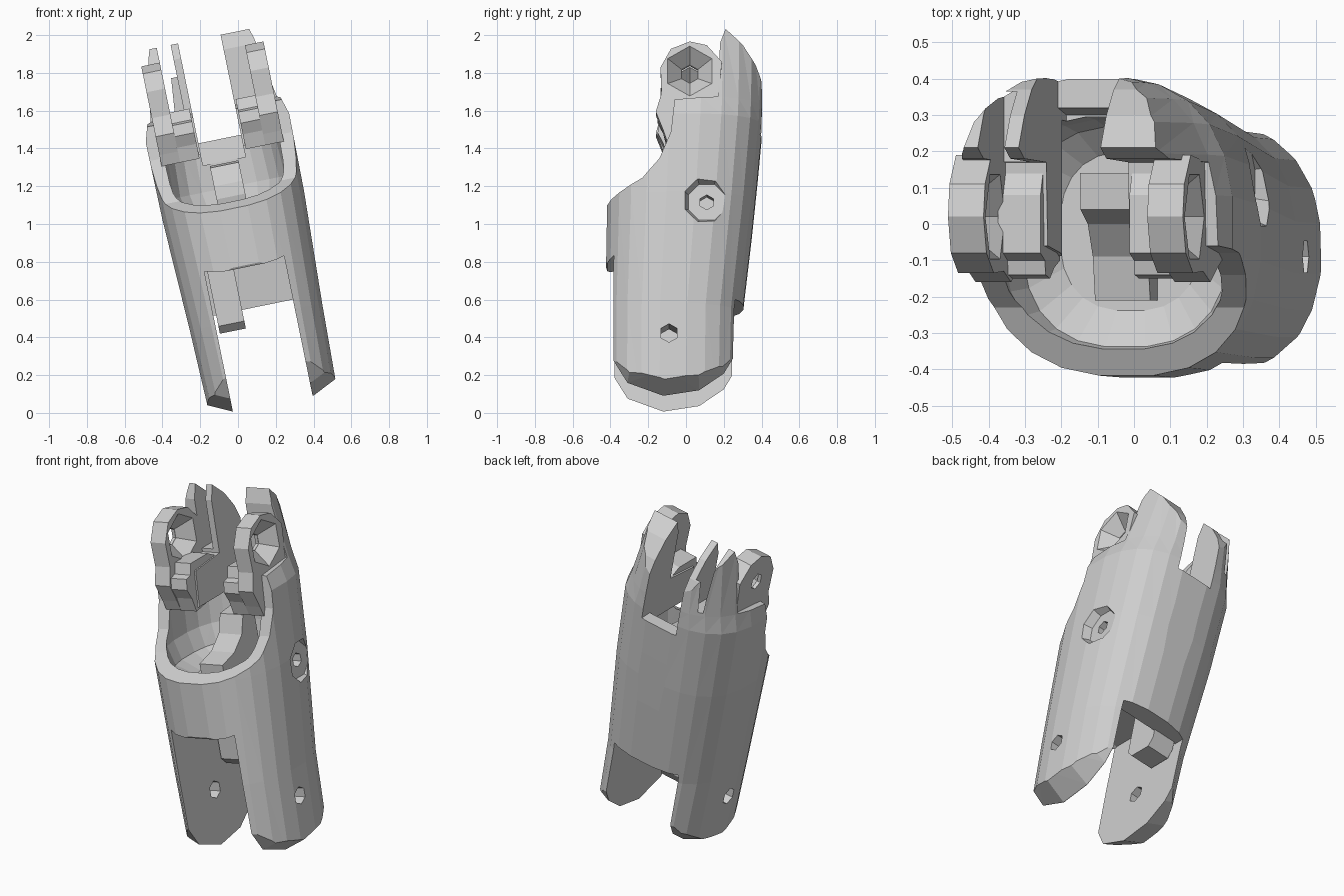
import bpy, bmesh, math
from mathutils import Vector

if "Cube" in bpy.data.objects:
    bpy.data.objects.remove(bpy.data.objects["Cube"])

grey = bpy.data.materials.new("light_grey")
grey.use_nodes = True
grey.diffuse_color = (0.62, 0.62, 0.62, 1)
grey.node_tree.nodes["Principled BSDF"].inputs["Base Color"].default_value = (0.62, 0.62, 0.62, 1)


def loft(name, rings):
    """Solid skinned through rings of equal length, capped at both ends."""
    bm = bmesh.new()
    loops = [[bm.verts.new(p) for p in ring] for ring in rings]
    n = len(loops[0])
    for a, b in zip(loops, loops[1:]):
        for i in range(n):
            j = (i + 1) % n
            bm.faces.new((a[i], a[j], b[j], b[i]))
    bm.faces.new(loops[0][::-1])
    bm.faces.new(loops[-1])
    bm.normal_update()
    bmesh.ops.triangulate(bm, faces=bm.faces[:])
    bm.normal_update()
    if bm.calc_volume(signed=True) < 0:
        bmesh.ops.reverse_faces(bm, faces=bm.faces[:])
    mesh = bpy.data.meshes.new(name)
    bm.to_mesh(mesh)
    bm.free()
    mesh.materials.append(grey)
    ob = bpy.data.objects.new(name, mesh)
    bpy.context.collection.objects.link(ob)
    return ob


def prism(name, profile, x0, x1):
    """Side profile of (y, z) points pulled from x0 to x1."""
    return loft(name, [[Vector((x, y, z)) for y, z in profile] for x in (x0, x1)])


def box(name, x0, x1, y0, y1, z0, z1):
    return prism(name, [(y0, z0), (y1, z0), (y1, z1), (y0, z1)], x0, x1)


def cone(name, y, z, x0, r0, x1, r1, sides):
    """Tapered pin running along x."""
    def ring(x, r):
        return [Vector((x, y + r * math.cos(t), z + r * math.sin(t)))
                for t in (math.tau * (i + 0.5) / sides for i in range(sides))]
    return loft(name, [ring(x0, r0), ring(x1, r1)])


def section(z, half, front, back, sides=24, power=2.5):
    """Rounded-box cross-section at height z."""
    ring = []
    for i in range(sides):
        t = math.tau * (i + 0.5) / sides
        c, s = math.cos(t), math.sin(t)
        ring.append(Vector((half * math.copysign(abs(c) ** (2 / power), c) - 0.005,
                            (front + back) / 2 + (back - front) / 2
                            * math.copysign(abs(s) ** (2 / power), s), z)))
    return ring


def combine(ob, tool, operation="DIFFERENCE"):
    mod = ob.modifiers.new("cut", "BOOLEAN")
    mod.operation, mod.object, mod.solver = operation, tool, "EXACT"
    bpy.context.view_layer.update()
    mesh = bpy.data.meshes.new_from_object(
        ob.evaluated_get(bpy.context.evaluated_depsgraph_get()))
    ob.modifiers.clear()
    ob.data = mesh
    bpy.data.objects.remove(tool)


# Main shell: rounded tube, slightly wider toward the shoulder
body = loft("body", [section(*s) for s in (
    (-1.02, 0.345, -0.43, 0.29), (-0.5, 0.36, -0.43, 0.30), (0.1, 0.385, -0.42, 0.37),
    (0.52, 0.39, -0.42, 0.41), (0.62, 0.36, -0.42, 0.415), (1.02, 0.29, -0.42, 0.42))])

# Side silhouette trims the rounded leg ends, front opening and rear prongs
outline = [(-0.41, -0.72), (-0.39, -0.77), (-0.31, -0.90), (-0.12, -0.97), (0.07, -0.94),
           (0.20, -0.85), (0.26, -0.75), (0.26, -0.52), (0.31, -0.44), (0.38, 0.25),
           (0.41, 0.58), (0.41, 0.72), (0.37, 0.82), (0.30, 0.92), (0.21, 1.0),
           (0.18, 0.92), (0.17, 0.62), (-0.06, 0.60), (-0.08, 0.42), (-0.14, 0.28),
           (-0.23, 0.18), (-0.43, 0.08), (-0.43, -0.21), (-0.405, -0.25)]
chamfered = [(y * 0.92, z + 0.1) if z < -0.7 else (y, z) for y, z in outline]
combine(body, loft("trim", [[Vector((x, y, z)) for y, z in pts] for x, pts in (
    (-0.43, chamfered), (-0.22, outline), (0.21, outline), (0.42, chamfered))]), "INTERSECT")

# Slot between the legs, with a deeper skirt at the back
combine(body, prism("leg_slot", [(-0.6, -1.2), (0.6, -1.2), (0.6, -0.45), (0.19, -0.45),
                                 (0.17, -0.2), (-0.36, -0.2), (-0.43, -0.24), (-0.6, -0.24)],
                    -0.225, 0.205))

# Bowl-shaped socket and the gap between the prongs
combine(body, loft("socket", [section(*s) for s in (
    (0.02, 0.2, -0.24, 0.2), (0.09, 0.29, -0.34, 0.27),
    (0.2, 0.32, -0.36, 0.29), (0.4, 0.31, -0.36, 0.3))]))
combine(body, prism("prong_gap", [(-0.6, 0.34), (0.30, 0.34), (0.32, 0.46), (0.6, 0.45),
                                  (0.6, 1.2), (-0.6, 1.2)], -0.12, 0.11))

# Pocket splitting one rear prong into two blades
combine(body, box("blade_pocket", -0.235, -0.16, 0.1, 0.365, 0.64, 1.2))

# Counterbore and pin holes
combine(body, cone("counterbore", 0.11, 0.05, 0.33, 0.105, 0.42, 0.145, 8))
combine(body, cone("counterbore_hole", 0.11, 0.05, 0.27, 0.04, 0.42, 0.04, 6))
combine(body, cone("leg_pin_hole", -0.09, -0.66, -0.6, 0.05, 0.6, 0.05, 6))

# Front ears with dished pin holes, and the stepped blocks at their feet
ear_profile = [(-0.10, 0.38), (-0.12, 0.44), (-0.16, 0.54), (-0.13, 0.64), (-0.135, 0.78),
               (-0.08, 0.88), (0.02, 0.92), (0.11, 0.90), (0.19, 0.81), (0.18, 0.70),
               (0.17, 0.55), (0.14, 0.42)]
parts = [body]
for side, name in ((1, "left"), (-1, "right")):
    low, high = sorted((side * 0.23 - 0.005, side * 0.33 - 0.005))
    ear = prism(name + "_ear", ear_profile, low, high)
    combine(ear, cone("dish", 0.02, 0.76, low + 0.02, 0.05, high + 0.005, 0.14, 6))
    combine(ear, cone("eye", 0.02, 0.76, low - 0.1, 0.048, high + 0.1, 0.048, 6))
    step = prism(name + "_ear_step", [(-0.10, 0.38), (-0.12, 0.46), (-0.15, 0.52),
                                      (-0.14, 0.58), (-0.10, 0.59), (-0.08, 0.65),
                                      (0.08, 0.65), (0.17, 0.60), (0.17, 0.42)],
                 side * 0.125 - 0.005, side * 0.245 - 0.005)
    parts += [ear, step]

# Curved tongue rising from the socket floor
parts.append(prism("socket_tongue", [(-0.21, 0.0), (-0.21, 0.12), (-0.09, 0.15), (0.0, 0.22),
                                     (0.04, 0.32), (0.14, 0.33), (0.14, 0.0)], -0.085, 0.07))

# Small stop post hanging between the legs
parts.append(prism("stop_post", [(-0.01, -0.15), (-0.01, -0.51), (0.03, -0.55),
                                 (0.17, -0.55), (0.2, -0.5), (0.2, -0.15)], -0.21, -0.07))

# Lean the whole assembly sideways
for ob in parts:
    for poly in ob.data.polygons:
        poly.use_smooth = False
    ob.rotation_euler = (0, -math.asin(0.2), 0)
    ob.location = (0, 0, 1)
